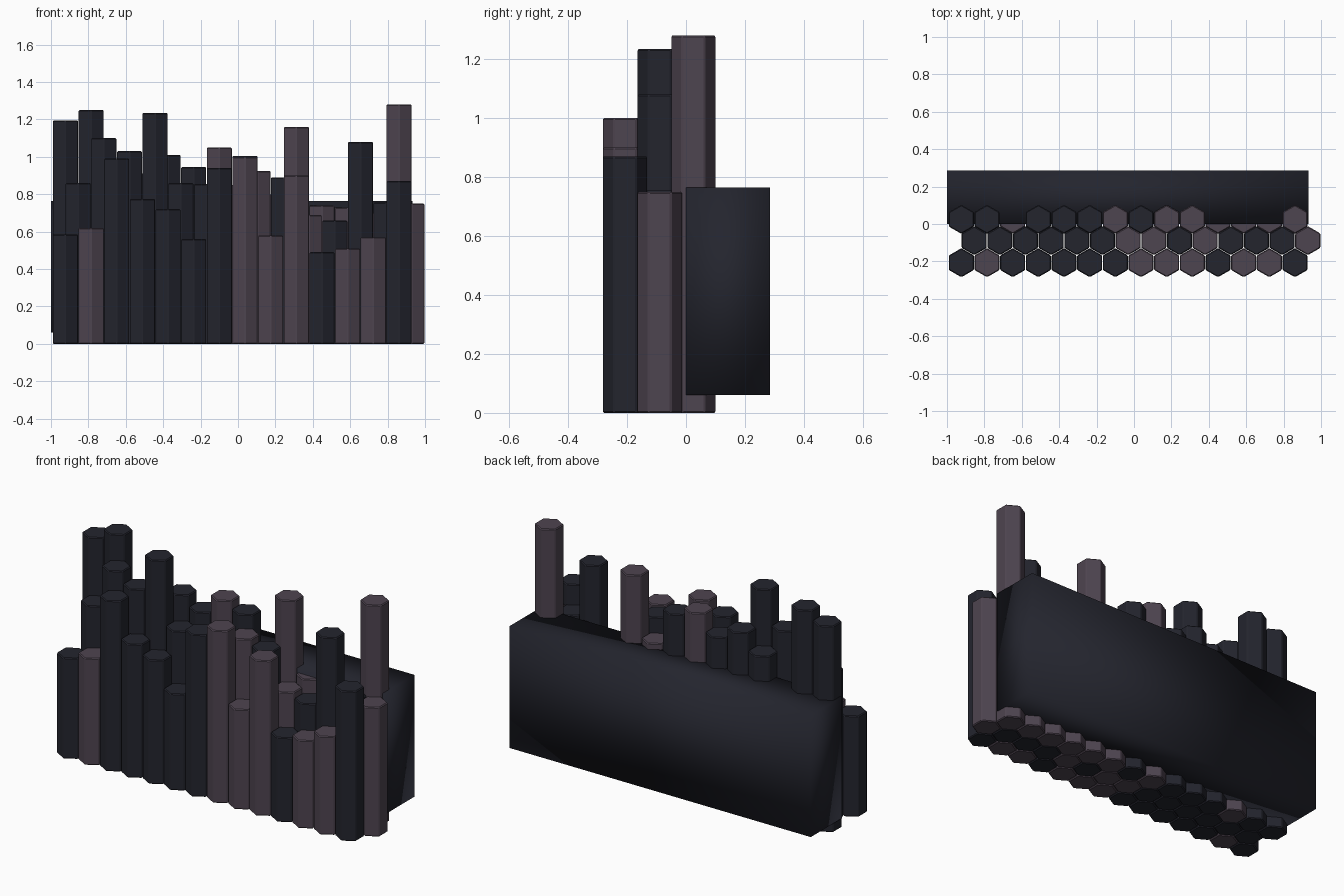
import bpy
import math

if "Cube" in bpy.data.objects:
    bpy.data.objects.remove(bpy.data.objects["Cube"])


def material(name, rgb):
    m = bpy.data.materials.new(name)
    m.diffuse_color = (*rgb, 1.0)
    m.use_nodes = True
    m.node_tree.nodes["Principled BSDF"].inputs["Base Color"].default_value = m.diffuse_color
    return m


DARK = material("dark_basalt", (0.017, 0.018, 0.027))
MAUVE = material("mauve_basalt", (0.076, 0.058, 0.080))
SLAB = material("backing_rock", (0.017, 0.018, 0.027))

PITCH = 0.1372        # column spacing along x
RADIUS = 0.0775       # corner radius, corners point along y
FIRST_X = -0.923


def column(name, x, y, height, mat):
    """Hexagonal stone column with a fine chamfer, standing on the ground."""
    bpy.ops.mesh.primitive_cylinder_add(vertices=6, radius=RADIUS, depth=height,
                                        location=(x, y, height / 2))
    ob = bpy.context.object
    ob.name = name
    ob.data.materials.append(mat)
    bevel = ob.modifiers.new("chamfer", "BEVEL")
    bevel.width = 0.005
    bevel.segments = 1
    bevel.limit_method = "ANGLE"
    bevel.angle_limit = math.radians(30)


# Each row: y, x offset, heights, colour per column (d = dark, m = mauve)
ROWS = {
    "front_column": (-0.207, 0.0,
                     [0.585, 0.62, 0.99, 0.775, 0.72, 0.56, 0.94,
                      1.0, 0.58, 0.90, 0.49, 0.51, 0.57, 0.87],
                     "dmdddddmmmdmmd"),
    "middle_column": (-0.089, PITCH / 2,
                      [0.86, 1.10, 1.03, 1.235, 0.86, 0.855, 0.85,
                       0.925, 0.89, 0.69, 0.66, 1.08, 0.755, 0.75],
                      "ddddddmmdmdddm"),
    "back_column": (0.025, 0.0,
                    [1.195, 1.25, 0.70, 0.91, 1.01, 0.945, 1.05,
                     1.005, 0.80, 1.16, 0.74, 0.73, 0.70, 1.28],
                    "ddmdddmdmmmmmm"),
}

for name, (y, offset, heights, colours) in ROWS.items():
    for i, (height, c) in enumerate(zip(heights, colours)):
        column(f"{name}_{i + 1}", FIRST_X + offset + i * PITCH, y, height,
               DARK if c == "d" else MAUVE)

# Softly shaded rock block behind the columns
bpy.ops.mesh.primitive_cube_add(size=1, location=(-0.033, 0.1425, 0.4125))
slab = bpy.context.object
slab.name = "backing_slab"
slab.scale = (1.934, 0.285, 0.705)
bpy.ops.object.transform_apply(location=False, rotation=False, scale=True)
bpy.ops.object.shade_smooth()
slab.data.materials.append(SLAB)
